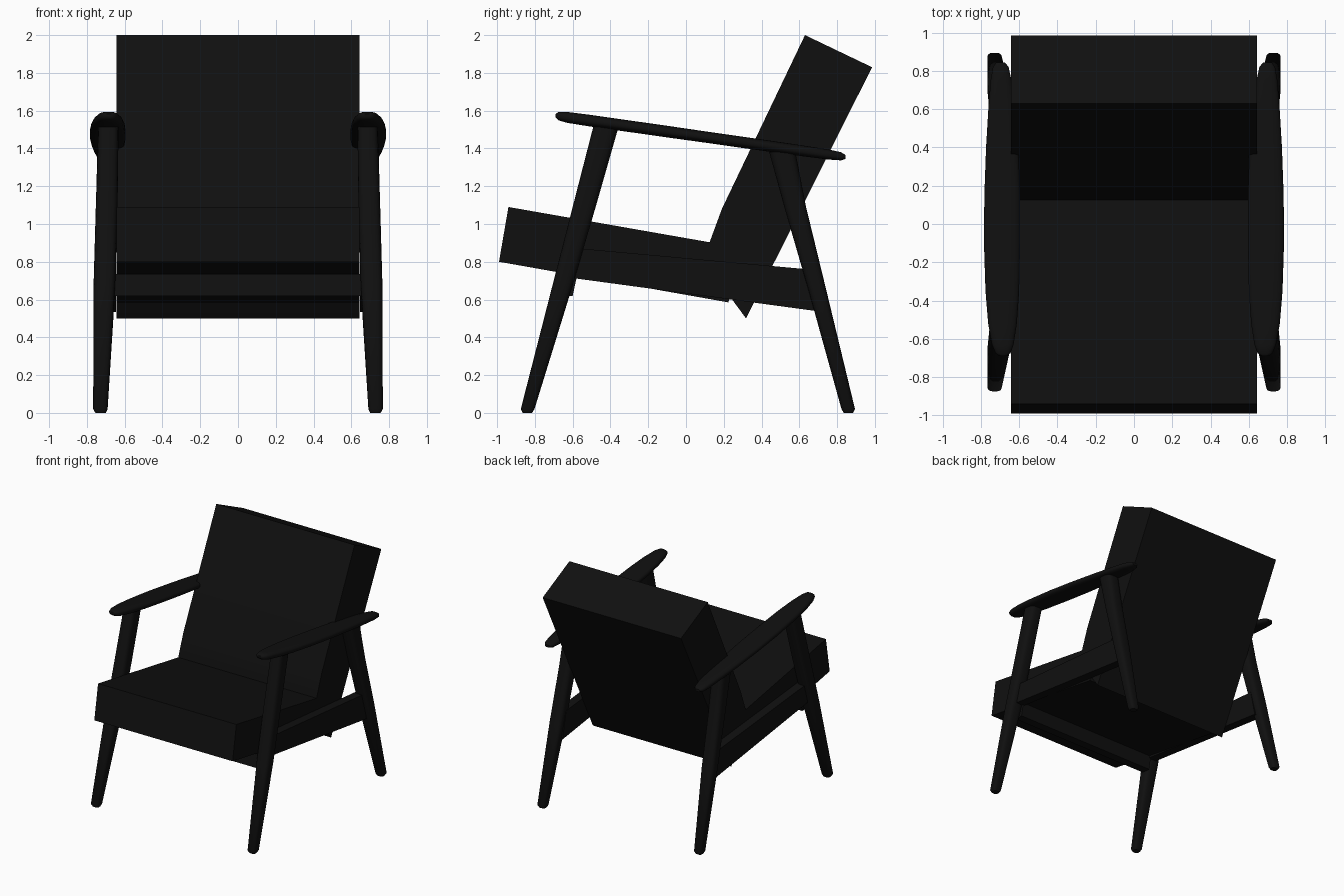
import bpy, bmesh, math

if "Cube" in bpy.data.objects:
    bpy.data.objects.remove(bpy.data.objects["Cube"])

black = bpy.data.materials.new("black")
black.diffuse_color = (0.005, 0.005, 0.005, 1)
black.use_nodes = True
black.node_tree.nodes["Principled BSDF"].inputs["Base Color"].default_value = black.diffuse_color


def finish(name, bm, mirror=False, angle=35):
    bmesh.ops.recalc_face_normals(bm, faces=bm.faces)
    me = bpy.data.meshes.new(name)
    bm.to_mesh(me)
    bm.free()
    me.materials.append(black)
    ob = bpy.data.objects.new(name, me)
    bpy.context.collection.objects.link(ob)
    bpy.ops.object.select_all(action='DESELECT')
    ob.select_set(True)
    bpy.context.view_layer.objects.active = ob
    bpy.ops.object.shade_smooth_by_angle(angle=math.radians(angle))
    if mirror:
        ob.modifiers.new("Mirror", 'MIRROR')
    return ob


def slab(name, profile, x0, x1, mirror=False):
    """Extrude a (y, z) side profile from x0 to x1."""
    bm = bmesh.new()
    face = bm.faces.new([bm.verts.new((x0, y, z)) for y, z in profile])
    ext = bmesh.ops.extrude_face_region(bm, geom=[face])["geom"]
    moved = [v for v in ext if isinstance(v, bmesh.types.BMVert)]
    bmesh.ops.translate(bm, verts=moved, vec=(x1 - x0, 0, 0))
    return finish(name, bm, mirror)


def oval(n, power):
    """Unit superellipse points; a lower power gives a squarer section."""
    for i in range(n):
        c, s = math.cos(2 * math.pi * (i + .5) / n), math.sin(2 * math.pi * (i + .5) / n)
        yield math.copysign(abs(c) ** power, c), math.copysign(abs(s) ** power, s)


def loft(name, rings):
    """Bridge closed rings of points, cap both ends and mirror in x."""
    bm = bmesh.new()
    rows = [[bm.verts.new(p) for p in ring] for ring in rings]
    for a, b in zip(rows, rows[1:]):
        for i in range(len(a)):
            j = (i + 1) % len(a)
            bm.faces.new((a[i], a[j], b[j], b[i]))
    bm.faces.new(rows[0])
    bm.faces.new(rows[-1])
    return finish(name, bm, True, 50)


def leg(name, stations):
    """Stations are (z, y0, y1, x0, x1)."""
    loft(name, [[((x0 + x1) / 2 + (x1 - x0) / 2 * u, (y0 + y1) / 2 + (y1 - y0) / 2 * v, z)
                 for u, v in oval(20, 0.6)] for z, y0, y1, x0, x1 in stations])


# Cushions
slab("seat_cushion", [(-.94, 1.09), (-.99, .80), (.225, .585), (.275, .877)], -.643, .643)
slab("back_cushion", [(.63, 2.0), (.985, 1.83), (.318, .50), (.13, .755),
                      (.12, .89), (.19, 1.08)], -.643, .643)

# Tapered legs
leg("front_leg", [(0, -.865, -.815, .70, .755), (.02, -.875, -.802, .69, .767),
                  (.68, -.706, -.598, .65, .765), (1.1, -.598, -.475, .637, .753),
                  (1.52, -.49, -.355, .632, .74)])
leg("rear_leg", [(0, .835, .885, .70, .755), (.02, .823, .895, .69, .767),
                 (.65, .648, .743, .65, .765), (1.09, .52, .636, .637, .753),
                 (1.38, .44, .58, .632, .745)])

# Side rails and front crossbar
slab("side_rail", [(-.61, .875), (.67, .758), (.72, .535), (-.66, .722)], .645, .72, True)
slab("front_crossbar", [(-.65, .735), (-.575, .735), (-.60, .62), (-.67, .62)], -.66, .66)

# Armrests: stations are (y, inner x, outer x, half thickness)
arm = [(-.69, .665, .705, .010), (-.675, .645, .725, .022), (-.63, .629, .743, .029),
       (-.52, .612, .763, .031), (-.35, .600, .777, .031), (-.10, .595, .785, .031),
       (.15, .595, .783, .030), (.40, .603, .774, .030), (.60, .620, .762, .029),
       (.75, .640, .750, .027), (.82, .655, .738, .022), (.845, .675, .72, .010)]
loft("armrest", [[((a + b) / 2 + (b - a) / 2 * u, y, 1.475 - .142 * y + t * v)
                  for u, v in oval(24, 0.75)] for y, a, b, t in arm])
